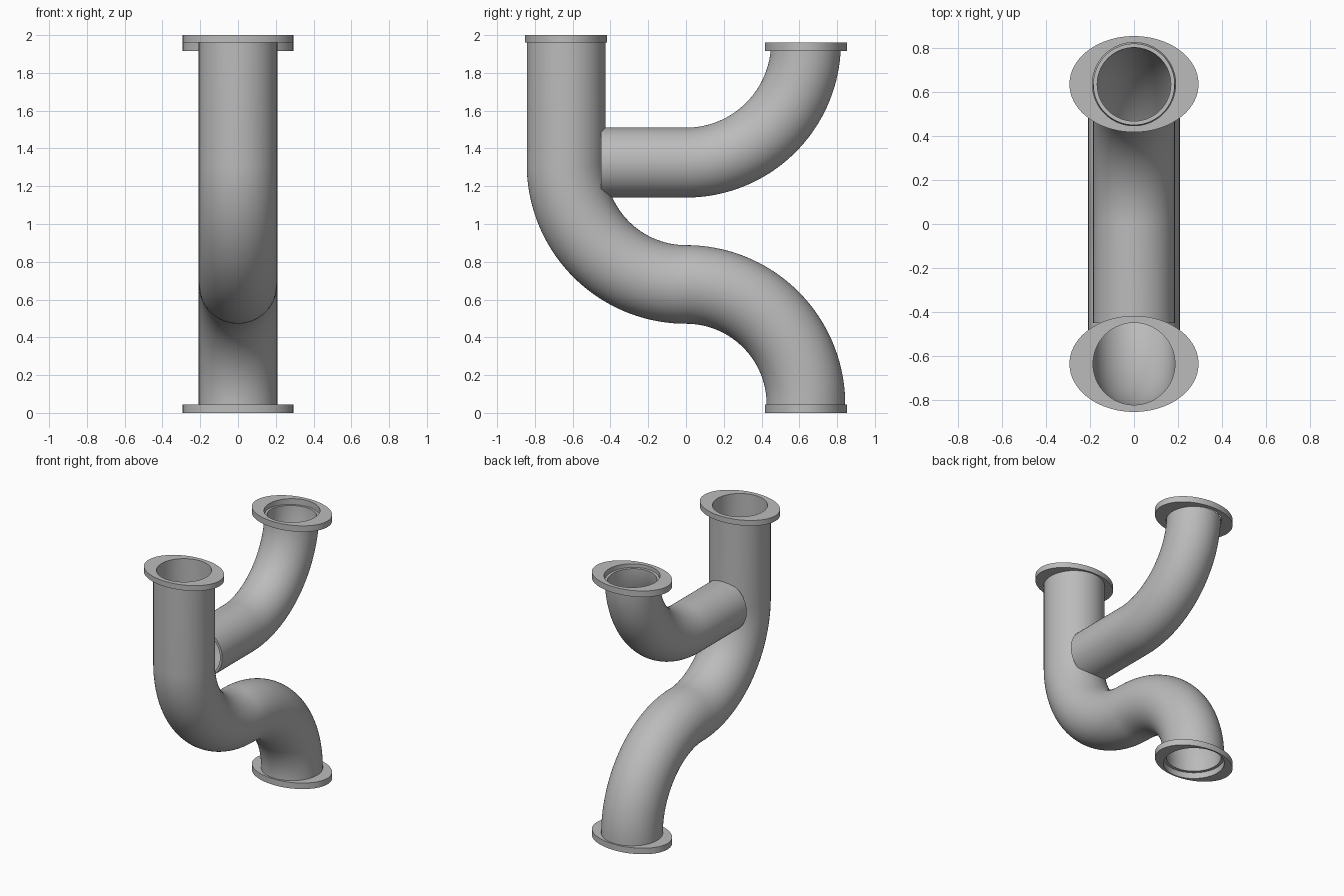
import bpy, bmesh
from math import sin, cos, pi, radians
from mathutils import Vector

cube = bpy.data.objects.get("Cube")
if cube:
    bpy.data.objects.remove(cube)

SIDES = 96
BEND = 0.635        # bend radius, also the offset of the ports from the centre

metal = bpy.data.materials.new("grey metal")
metal.use_nodes = True
grey = (0.5, 0.5, 0.5, 1)
metal.diffuse_color = grey
metal.node_tree.nodes["Principled BSDF"].inputs["Base Color"].default_value = grey


def finish(name, bm):
    bmesh.ops.recalc_face_normals(bm, faces=bm.faces)
    mesh = bpy.data.meshes.new(name)
    bm.to_mesh(mesh)
    bm.free()
    mesh.materials.append(metal)
    obj = bpy.data.objects.new(name, mesh)
    bpy.context.collection.objects.link(obj)
    bpy.ops.object.select_all(action='DESELECT')
    obj.select_set(True)
    bpy.context.view_layer.objects.active = obj
    bpy.ops.object.shade_smooth_by_angle(angle=radians(35))


def skin(bm, loops):
    """Join a closed cycle of vertex loops with quads."""
    for a, b in zip(loops, loops[1:] + loops[:1]):
        for i in range(SIDES):
            j = (i + 1) % SIDES
            bm.faces.new((a[i], a[j], b[j], b[i]))


def arc(cy, cz, start, end, steps=40):
    """Path stations (y, z, tangent) along a bend, angles in degrees."""
    turn = 1 if end > start else -1
    out = []
    for k in range(steps + 1):
        t = radians(start + (end - start) * k / steps)
        out.append((cy + BEND * cos(t), cz + BEND * sin(t),
                    Vector((0, -sin(t) * turn, cos(t) * turn))))
    return out


def pipe(name, path, outer, bore):
    bm = bmesh.new()

    def ring(station, r):
        y, z, tangent = station
        side = Vector((1, 0, 0))
        up = tangent.cross(side)
        return [bm.verts.new(Vector((0, y, z)) + side * r * cos(a) + up * r * sin(a))
                for a in (2 * pi * i / SIDES for i in range(SIDES))]

    skin(bm, [ring(s, outer) for s in path] + [ring(s, bore) for s in reversed(path)])
    finish(name, bm)


def flange(name, y, low, high, hole):
    """Oval plate with a round hole."""
    bm = bmesh.new()

    def ring(rx, ry, z):
        return [bm.verts.new((rx * cos(a), y + ry * sin(a), z))
                for a in (2 * pi * i / SIDES for i in range(SIDES))]

    skin(bm, [ring(0.293, 0.218, low), ring(0.293, 0.218, high),
              ring(hole, hole, high), ring(hole, hole, low)])
    finish(name, bm)


# Main pipe: straight drop followed by an S bend
top = [(-BEND, 1.96, Vector((0, 0, -1)))]
s_bend = arc(0, 1.315, 180, 270) + arc(0, 0.045, 90, 0)[1:]
pipe("main_pipe", top + s_bend, 0.208, 0.186)

# Branch pipe: straight run followed by an upward bend
run = [(-0.45, 1.325, Vector((0, 1, 0)))]
pipe("branch_pipe", run + arc(0, 1.325 + BEND, 270, 357), 0.185, 0.167)

# Oval flanges on the three ports
flange("main_top_flange", -BEND, 1.96, 2.0, 0.186)
flange("branch_flange", BEND, 1.915, 1.96, 0.189)
flange("bottom_flange", BEND, 0, 0.045, 0.208)
